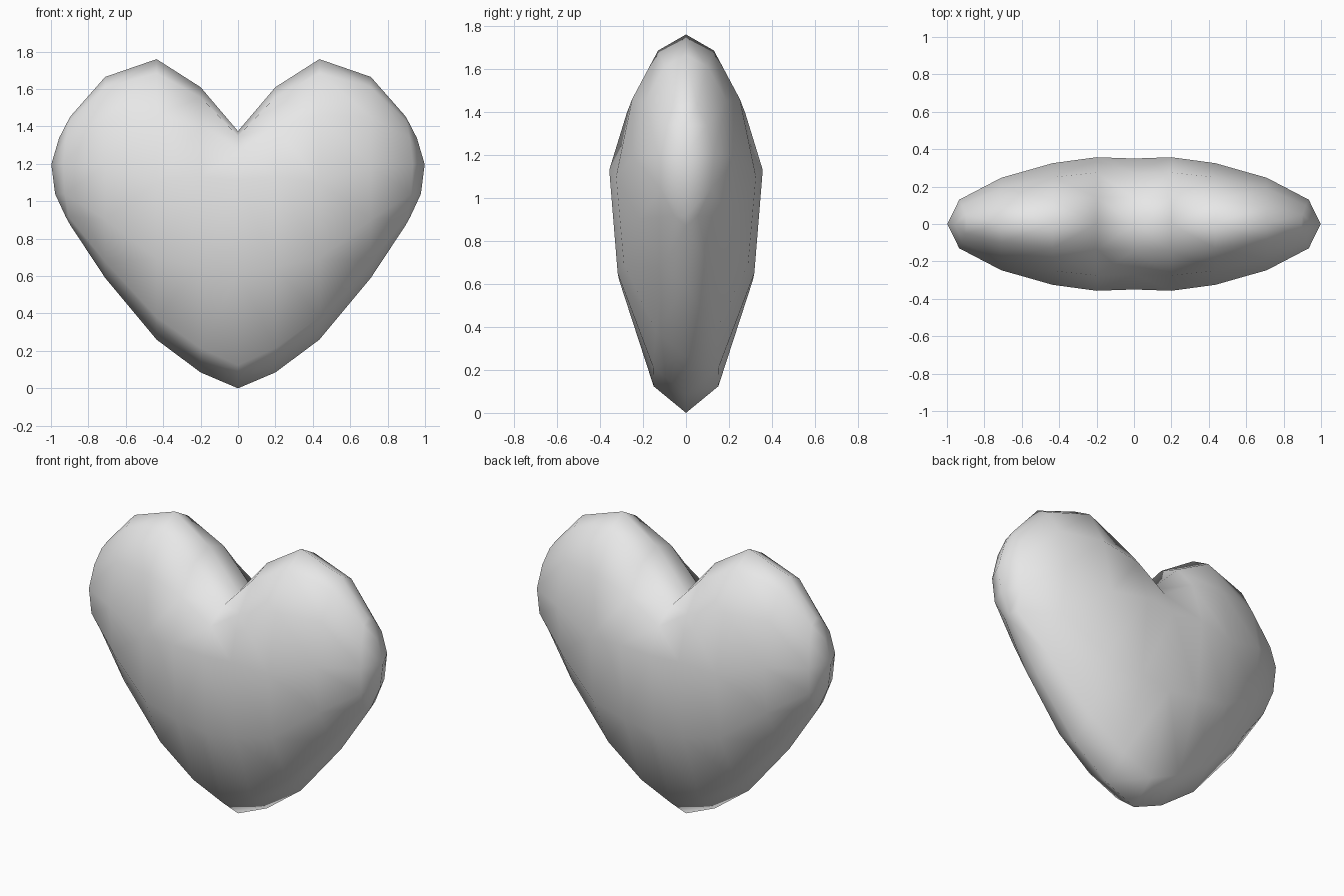
import bpy
import bmesh
import math

cube = bpy.data.objects.get("Cube")
if cube:
    bpy.data.objects.remove(cube, do_unlink=True)

# Plain grey material
grey = bpy.data.materials.new("plain grey")
grey.use_nodes = True
grey.diffuse_color = (0.8, 0.8, 0.8, 1)
grey.node_tree.nodes["Principled BSDF"].inputs["Base Color"].default_value = grey.diffuse_color

# Columns from the middle to the side tip:
# x, top, bottom, depth, sideways bulge, blend from middle to outer row spacing
COLUMNS = [
    (0.0, 1.375, 0.0, 0.35, 0, 0),
    (0.2, 1.61, 0.085, 0.357, 0, 0.5),
    (0.435, 1.76, 0.26, 0.325, 0, 1),
    (0.71, 1.665, 0.59, 0.247, 0, 1),
    (0.895, 1.455, 0.87, 0.13, 0.04, 1),
    (0.895, 1.455, 0.87, 0.0, 0.105, 1),
]
MIDDLE_ROWS = (0, 0.02, 0.08, 0.19, 0.55, 0.91, 1)
OUTER_ROWS = (0, 0.05, 0.2, 0.44, 0.71, 0.92, 1)
ROW_DEPTHS = (0, 0.4, 0.77, 1, 0.89, 0.43, 0)


def column_points(x, top, bottom, depth, bulge, blend):
    """Points down the front of one column."""
    for mid, out, fraction in zip(MIDDLE_ROWS, OUTER_ROWS, ROW_DEPTHS):
        t = mid + (out - mid) * blend
        yield (x + bulge * math.sin(math.pi * t),
               -depth * fraction,
               top + (bottom - top) * t)


# One quarter of the heart: front, left half
bm = bmesh.new()
grid = [[bm.verts.new(p) for p in column_points(*c)] for c in COLUMNS]
for near, far in zip(grid, grid[1:]):
    for r in range(len(near) - 1):
        bm.faces.new((near[r], near[r + 1], far[r + 1], far[r]))
bmesh.ops.remove_doubles(bm, verts=bm.verts[:], dist=0.0005)
for face in bm.faces:
    face.smooth = True

mesh = bpy.data.meshes.new("heart_body")
bm.to_mesh(mesh)
bm.free()
mesh.materials.append(grey)
heart = bpy.data.objects.new("heart_body", mesh)
bpy.context.collection.objects.link(heart)

# Mirror to the other half and to the back
mirror = heart.modifiers.new("mirror halves", 'MIRROR')
mirror.use_axis = (True, True, False)
mirror.use_clip = True
mirror.merge_threshold = 0.001
